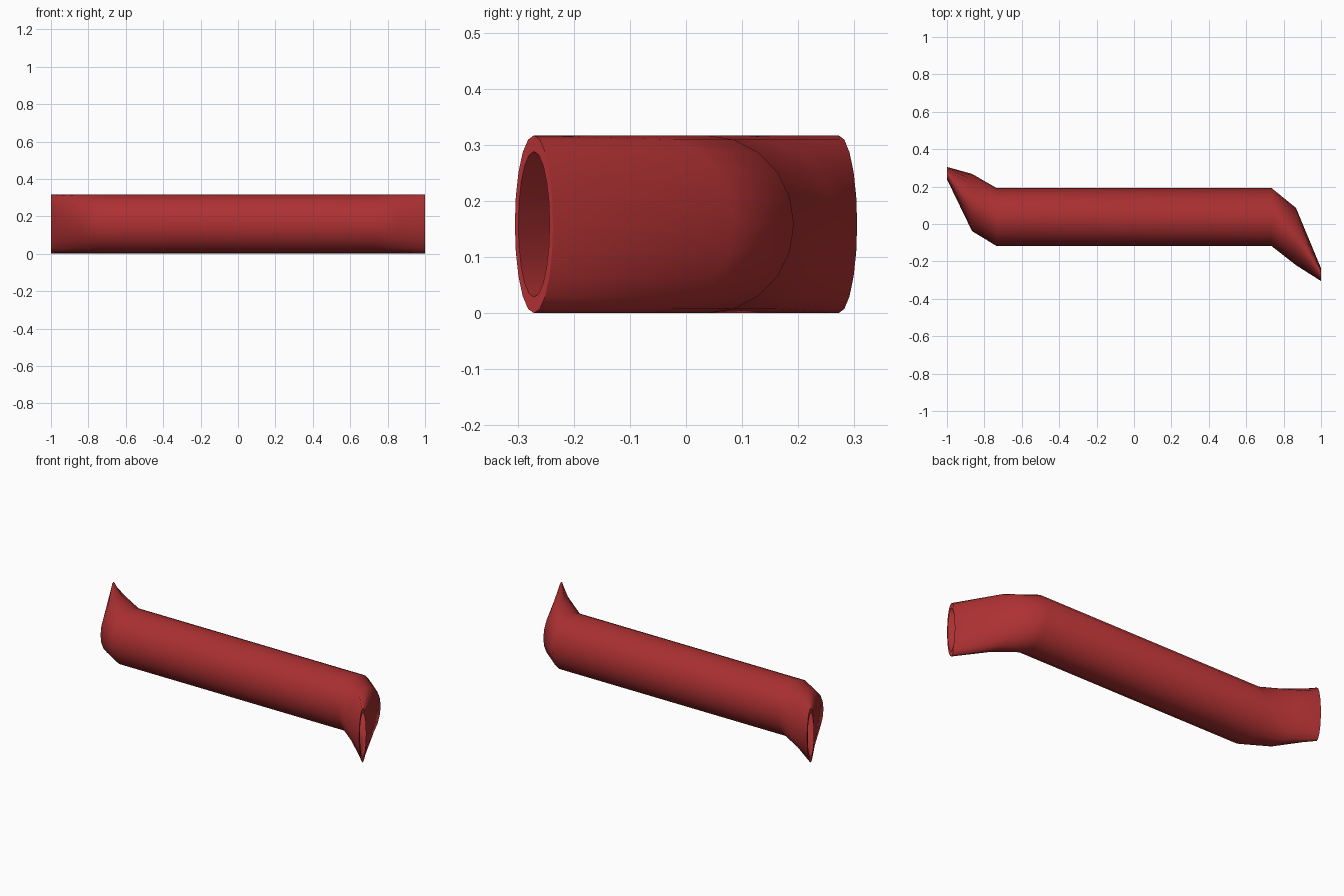
import bpy, bmesh, math

if "Cube" in bpy.data.objects:
    bpy.data.objects.remove(bpy.data.objects["Cube"])

SIDES = 20
HEIGHT = 0.317
BORE = 0.82  # inner radius relative to outer

# Stations along the pipe: x, centre y, half width in y
STATIONS = [
    (-1.0, 0.272, 0.033), (-0.866, 0.115, 0.153), (-0.735, 0.0375, 0.155),
    (0.735, 0.0375, 0.155), (0.866, -0.067, 0.153), (1.0, -0.271, 0.034),
]

red = bpy.data.materials.new("red")
red.diffuse_color = (0.42, 0.03, 0.032, 1)
red.use_nodes = True
red.node_tree.nodes["Principled BSDF"].inputs["Base Color"].default_value = red.diffuse_color


def add_ring(bm, station, scale):
    x, cy, ry = station
    ring = []
    for i in range(SIDES):
        a = 2 * math.pi * i / SIDES
        ring.append(bm.verts.new((x, cy + scale * ry * math.cos(a),
                                  HEIGHT / 2 * (1 + scale * math.sin(a)))))
    return ring


def bridge(bm, a, b):
    for i in range(SIDES):
        j = (i + 1) % SIDES
        bm.faces.new((a[i], a[j], b[j], b[i])).smooth = True


bm = bmesh.new()
# Outer skin, then the bore, then the two end rims: one closed loop of rings
rings = [add_ring(bm, s, 1) for s in STATIONS]
rings += [add_ring(bm, s, BORE) for s in reversed(STATIONS)]
for k, ring in enumerate(rings):
    bridge(bm, ring, rings[(k + 1) % len(rings)])
bmesh.ops.recalc_face_normals(bm, faces=bm.faces)

# Crisp edges around the open ends
for e in bm.edges:
    if all(abs(v.co.x) > 0.99 for v in e.verts):
        e.smooth = False

mesh = bpy.data.meshes.new("bent_pipe")
bm.to_mesh(mesh)
bm.free()
mesh.materials.append(red)
pipe = bpy.data.objects.new("bent_pipe", mesh)
bpy.context.collection.objects.link(pipe)
